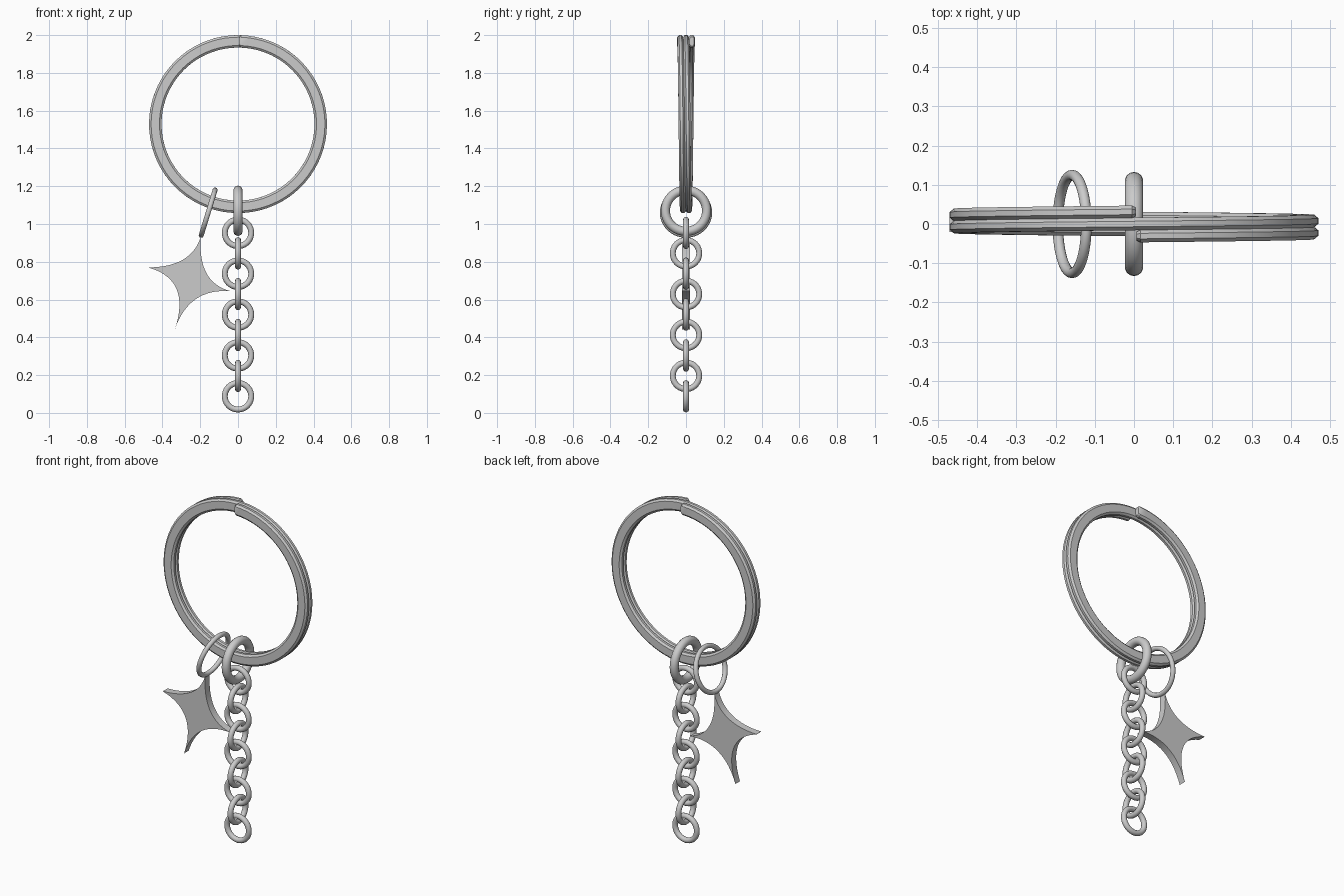
import bpy, bmesh
from math import sin, cos, pi, radians
from mathutils import Vector

if "Cube" in bpy.data.objects:
    bpy.data.objects.remove(bpy.data.objects["Cube"])


def make_object(name, bm, smooth=True):
    bmesh.ops.recalc_face_normals(bm, faces=bm.faces)
    mesh = bpy.data.meshes.new(name)
    bm.to_mesh(mesh)
    bm.free()
    obj = bpy.data.objects.new(name, mesh)
    bpy.context.collection.objects.link(obj)
    finish(obj)
    return obj


def finish(obj):
    bpy.ops.object.select_all(action='DESELECT')
    obj.select_set(True)
    bpy.context.view_layer.objects.active = obj
    bpy.ops.object.shade_smooth_by_angle(angle=radians(35))


def link(name, loc, rot, major, minor):
    bpy.ops.mesh.primitive_torus_add(major_segments=40, minor_segments=14,
                                     location=loc, rotation=rot,
                                     major_radius=major, minor_radius=minor)
    obj = bpy.context.object
    obj.name = name
    finish(obj)


# Split ring: two turns of a flattened, chamfered strand
def split_ring():
    section = [(-.033, -.007), (-.022, -.016), (.022, -.016), (.033, -.007),
               (.033, .007), (.022, .016), (-.022, .016), (-.033, .007)]
    steps, radius, centre_z = 144, .438, 1.529
    start, end = .035, 4 * pi - .01
    # (angle, section scale) with pinched ends
    stations = [(start - .02, .72)]
    stations += [(start + (end - start) * i / steps, 1) for i in range(steps + 1)]
    stations += [(end + .02, .72)]
    bm = bmesh.new()
    loops = []
    for a, s in stations:
        y = -.031 + .062 * a / (4 * pi)
        loops.append([bm.verts.new(((radius + r * s) * sin(a), y + d * s,
                                    centre_z + (radius + r * s) * cos(a)))
                      for r, d in section])
    n = len(section)
    for p, q in zip(loops, loops[1:]):
        for k in range(n):
            bm.faces.new((p[k], p[(k + 1) % n], q[(k + 1) % n], q[k]))
    bm.faces.new(loops[0])
    bm.faces.new(loops[-1])
    make_object("split_ring", bm)


# Four-pointed star charm: concave curves between blunt tips, extruded in y
def star_charm():
    tips = [Vector(p) for p in ((-.197, .935), (-.036, .644), (-.336, .437), (-.476, .77))]
    mids = [Vector(p) for p in ((-.166, .738), (-.224, .602), (-.325, .655), (-.29, .812))]
    outline = []
    for i in range(4):
        a, b, m = tips[i], tips[(i + 1) % 4], mids[i]
        c = 2 * m - (a + b) / 2
        for k in range(17):
            t = .012 + .976 * k / 16
            outline.append(a * (1 - t) ** 2 + c * 2 * t * (1 - t) + b * t * t)
    bm = bmesh.new()
    face = bm.faces.new([bm.verts.new((p.x, -.021, p.y)) for p in outline])
    res = bmesh.ops.extrude_face_region(bm, geom=[face])
    moved = [g for g in res['geom'] if isinstance(g, bmesh.types.BMVert)]
    bmesh.ops.translate(bm, verts=moved, vec=(0, .042, 0))
    bmesh.ops.triangulate(bm, faces=[f for f in bm.faces if len(f.verts) > 4])
    make_object("star_charm", bm)


split_ring()
star_charm()

# Connecting rings
link("large_link", (0, 0, 1.07), (0, pi / 2, 0), .109, .024)
link("charm_ring", (-.158, 0, 1.06), (0, radians(107), 0), .125, .0135)

# Chain: alternating front-facing and side-facing links
top_z, bottom_z, count = .953, .088, 9
for i in range(count):
    z = top_z + (bottom_z - top_z) * i / (count - 1)
    rot = (pi / 2, 0, 0) if i % 2 == 0 else (0, pi / 2, 0)
    link(f"chain_link_{i + 1}", (0, 0, z), rot, .07, .0155)
